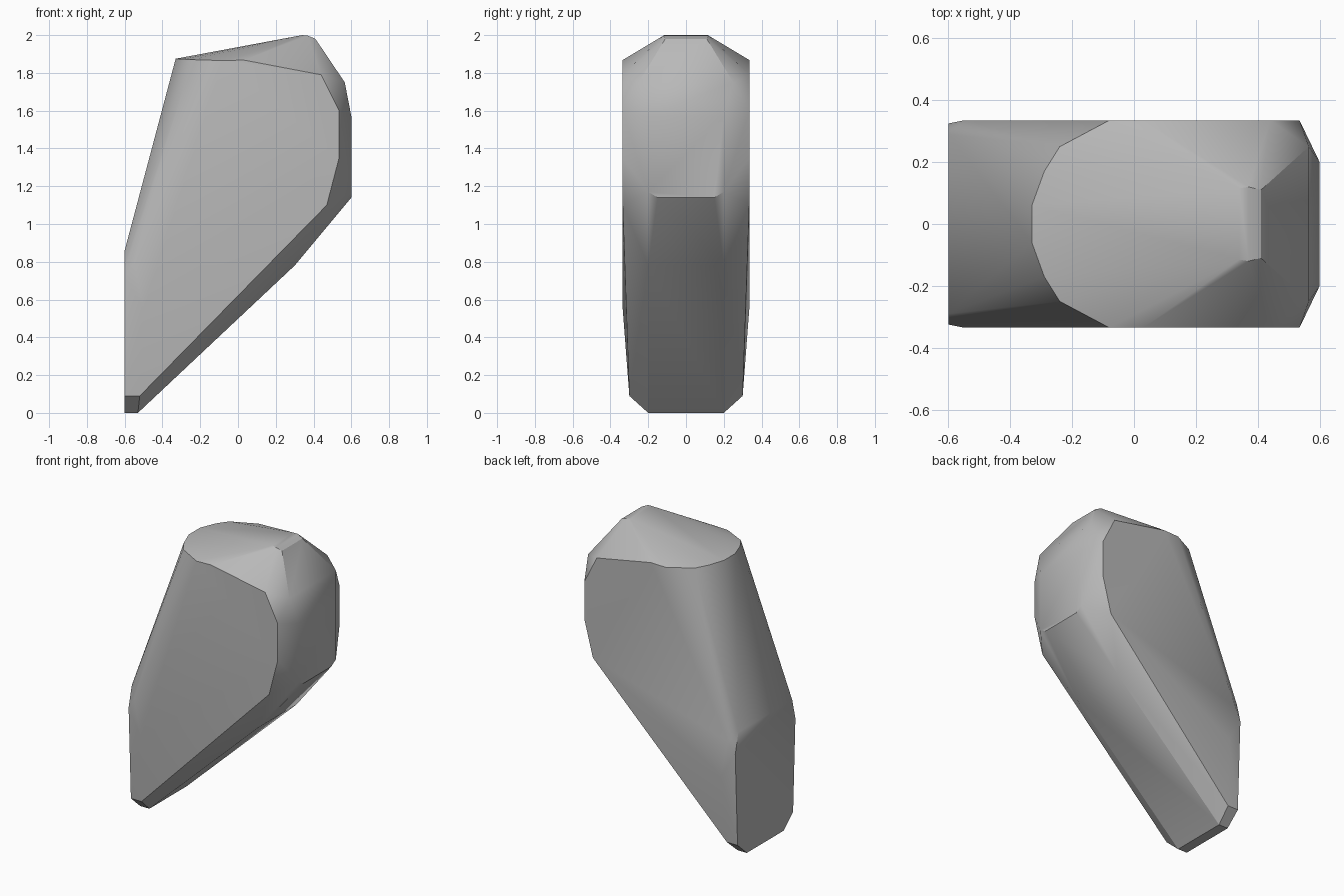
import bpy, bmesh, math

cube = bpy.data.objects.get("Cube")
if cube:
    bpy.data.objects.remove(cube, do_unlink=True)

# Stone colour
stone = bpy.data.materials.new("stone_grey")
stone.use_nodes = True
grey = (0.48, 0.48, 0.48, 1)
stone.diffuse_color = grey
bsdf = stone.node_tree.nodes["Principled BSDF"]
bsdf.inputs["Base Color"].default_value = grey
bsdf.inputs["Roughness"].default_value = 0.9

# Corner pairs of the boulder: x, z, half width
foot = [(-0.60, 0, 0.20), (-0.53, 0, 0.20), (-0.60, 0.09, 0.30), (-0.52, 0.09, 0.30)]
back_slope = [(-0.60, 0.86, 0.29), (-0.60, 0.72, 0.325), (-0.55, 0.80, 0.335),
              (-0.50, 0.55, 0.335)]
cap_rim = [(-0.33, 1.875, 0.06), (-0.29, 1.873, 0.17), (-0.24, 1.87, 0.25),
           (-0.08, 1.865, 0.335), (0.03, 1.868, 0.335)]
crown = [(0.34, 2.0, 0.115), (0.37, 1.997, 0.12), (0.41, 1.98, 0.11)]
shoulder = [(0.44, 1.79, 0.335), (0.535, 1.60, 0.335), (0.535, 1.35, 0.335),
            (0.47, 1.10, 0.335), (0.565, 1.75, 0.25)]
nose = [(0.60, 1.57, 0.20), (0.60, 1.17, 0.20), (0.60, 1.14, 0.15)]
underside = [(0.30, 0.78, 0.20)]

# Wrap the mirrored corners in a convex skin
bm = bmesh.new()
for x, z, w in foot + back_slope + cap_rim + crown + shoulder + nose + underside:
    for side in (-1, 1):
        bm.verts.new((x, side * w, z))
hull = bmesh.ops.convex_hull(bm, input=bm.verts)
loose = {v for v in hull["geom_interior"] + hull["geom_unused"]
         if isinstance(v, bmesh.types.BMVert)}
bmesh.ops.delete(bm, geom=list(loose), context="VERTS")
bmesh.ops.dissolve_limit(bm, angle_limit=math.radians(1), verts=bm.verts, edges=bm.edges)
bmesh.ops.recalc_face_normals(bm, faces=bm.faces)

mesh = bpy.data.meshes.new("boulder")
bm.to_mesh(mesh)
bm.free()
mesh.materials.append(stone)
boulder = bpy.data.objects.new("boulder", mesh)
bpy.context.collection.objects.link(boulder)

# Soft facets with crisp main ridges
bpy.ops.object.select_all(action="DESELECT")
boulder.select_set(True)
bpy.context.view_layer.objects.active = boulder
bpy.ops.object.shade_smooth_by_angle(angle=math.radians(30))
